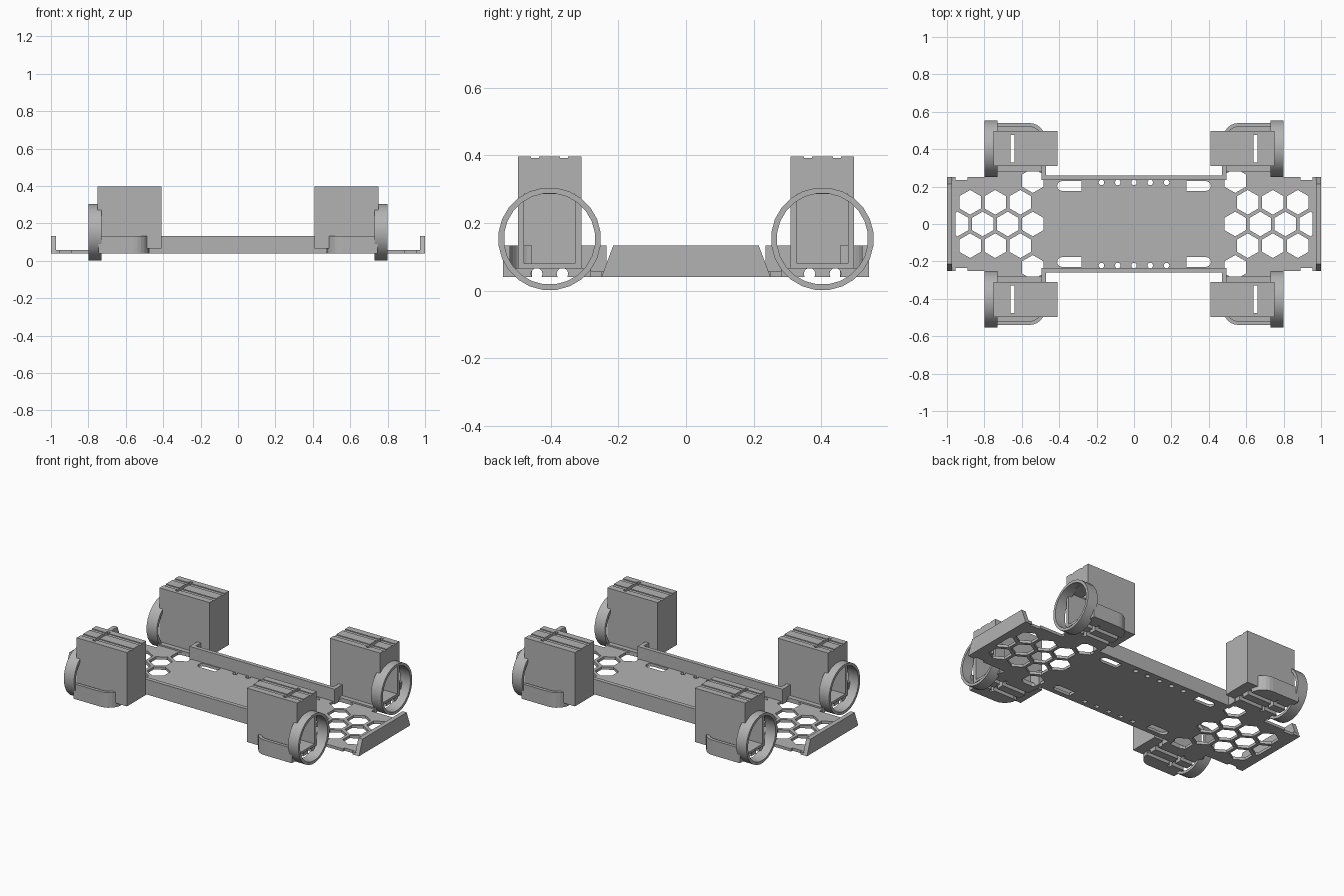
import bpy, bmesh, math
from math import cos, sin, pi
from mathutils import Matrix, Vector

if "Cube" in bpy.data.objects:
    bpy.data.objects.remove(bpy.data.objects["Cube"])

grey = bpy.data.materials.new("plain grey")
grey.use_nodes = True
color = (0.45, 0.45, 0.45, 1)
grey.diffuse_color = color
grey.node_tree.nodes["Principled BSDF"].inputs["Base Color"].default_value = color

Z0, Z1, RIM = 0.04, 0.057, 0.133  # underside, plate top, wall top


def prism(bm, pts, a, b, axis="z"):
    """Extrude a 2D outline from a to b along an axis."""
    place = {"z": lambda u, v, w: (u, v, w), "x": lambda u, v, w: (w, u, v)}[axis]
    lo = [bm.verts.new(place(u, v, a)) for u, v in pts]
    hi = [bm.verts.new(place(u, v, b)) for u, v in pts]
    bm.faces.new(lo)
    bm.faces.new(hi)
    for i in range(len(pts)):
        j = (i + 1) % len(pts)
        bm.faces.new((lo[i], lo[j], hi[j], hi[i]))


def rect(x0, x1, y0, y1):
    return [(x0, y0), (x1, y0), (x1, y1), (x0, y1)]


def circle(x, y, r, n, turn=0.0):
    return [(x + r * cos(turn + 2 * pi * i / n), y + r * sin(turn + 2 * pi * i / n)) for i in range(n)]


def arc(x, y, r, a0, a1, n=6):
    return [(x + r * cos(a0 + (a1 - a0) * i / n), y + r * sin(a0 + (a1 - a0) * i / n)) for i in range(n + 1)]


def make(name, shapes, cuts=(), flip=(1, 1)):
    """Build prisms, mirror them to a corner, and subtract the cut prisms."""
    def solid(label, parts):
        bm = bmesh.new()
        for part in parts:
            prism(bm, *part)
        bm.transform(Matrix.Diagonal((flip[0], flip[1], 1, 1)))
        bmesh.ops.recalc_face_normals(bm, faces=bm.faces)
        me = bpy.data.meshes.new(label)
        bm.to_mesh(me)
        bm.free()
        ob = bpy.data.objects.new(label, me)
        bpy.context.collection.objects.link(ob)
        return ob

    ob = solid(name, shapes)
    ob.data.materials.append(grey)
    for cut in cuts:
        cutter = solid("cutter", [cut])
        mod = ob.modifiers.new("cut", "BOOLEAN")
        mod.operation, mod.solver, mod.object = "DIFFERENCE", "EXACT", cutter
        bpy.context.view_layer.objects.active = ob
        bpy.ops.object.modifier_apply(modifier=mod.name)
        bpy.data.objects.remove(cutter)
    return ob


# Base plate with honeycomb ends, cable slots and pin holes
q = [(.957, .235), (.89, .235), (.89, .25), (.735, .25), (.735, .31), (.49, .31), (.49, .24)]
outline = (q + [(-x, y) for x, y in reversed(q)]
           + [(-x, -y) for x, y in q] + [(x, -y) for x, y in reversed(q)])
holes = []
pitch = 0.134
for s in (-1, 1):
    rows = [(0, (0, 1, 2, 3)), (1, (.5, 1.5, 2.5)), (-1, (.5, 1.5, 2.5)), (2, (0,)), (-2, (0,))]
    for row, steps in rows:
        for k in steps:
            holes.append(circle(s * (.541 + k * pitch), row * pitch * .866, .066, 6, pi / 6))
    for t in (-1, 1):
        y = t * .203
        r = .026
        slot = arc(.385, y, r, -pi / 2, pi / 2) + [(.28, y + r), (.28, y - r)]
        holes.append([(s * a, b) for a, b in slot])
for i in range(-2, 3):
    for t in (-1, 1):
        holes.append(circle(i * .087, t * .222, .015, 12))
make("base_plate", [(outline, Z0, Z1)], [(h, 0, .1) for h in holes])

# Long side walls
for t, side in ((1, "back"), (-1, "front")):
    make(side + "_side_wall", [(rect(-.49, .49, .235, .26), Z0, RIM)], flip=(1, t))

# End walls with sloped ends, standing on a narrow strip
for s, side in ((1, "left"), (-1, "right")):
    make(side + "_end_wall", [([(-.25, Z0), (.25, Z0), (.215, RIM), (-.215, RIM)], .972, 1, "x")], flip=(s, 1))
    make(side + "_end_strip", [(rect(.955, .975, -.25, .25), Z0, Z1)], flip=(s, 1))

# Four wheel corners
CY, CZ = .403, .153
bend = arc(.56, .455, .085, pi, pi / 2)
inner_bend = arc(.56, .455, .065, pi / 2, pi)
tie_slot = (rect(.64, .66, .33, .476), 0, .5)
for sx, lr in ((1, "left"), (-1, "right")):
    for sy, fb in ((1, "back"), (-1, "front")):
        tag, flip = fb + "_" + lr + "_", (sx, sy)
        # Cradle floor with two lengthwise grooves
        grooves = [(circle(y, .05, .017, 12), .4, .9, "x") for y in (CY - .038, CY + .038)]
        floor = [(.475, .28)] + bend + [(.745, .54), (.745, .28)]
        make(tag + "cradle_floor", [(floor, Z0, .066)], grooves + [tie_slot], flip)
        # Rounded cradle rim
        rim = bend + [(.745, .54), (.745, .52)] + inner_bend
        make(tag + "cradle_rim", [(rim, Z0, RIM)], flip=flip)
        # Bracket joining the side wall to the cradle
        make(tag + "bracket", [(rect(.47, .495, .235, .315), Z0, RIM)], flip=flip)
        # Motor housing: hollow, tie slot and shallow top grooves
        cuts = [(rect(CY - .075, CY + .075, .08, .285), .45, .8, "x"), tie_slot]
        cuts += [(rect(y - .012, y + .012, .392, .42), .3, .9, "x") for y in (CY - .043, CY + .043)]
        make(tag + "motor_housing", [(rect(.41, .752, .309, .497), .065, .397)], cuts, flip)
        # Ring guard around the wheel hub
        ring = make(tag + "ring_guard", [(circle(CY, CZ, .152, 24, pi / 24), .73, .8, "x")],
                    [(circle(CY, CZ, .135, 24, pi / 24), .6, .9, "x")], flip)
        bpy.ops.object.select_all(action="DESELECT")
        ring.select_set(True)
        bpy.context.view_layer.objects.active = ring
        bpy.ops.object.shade_smooth_by_angle(angle=math.radians(30))
